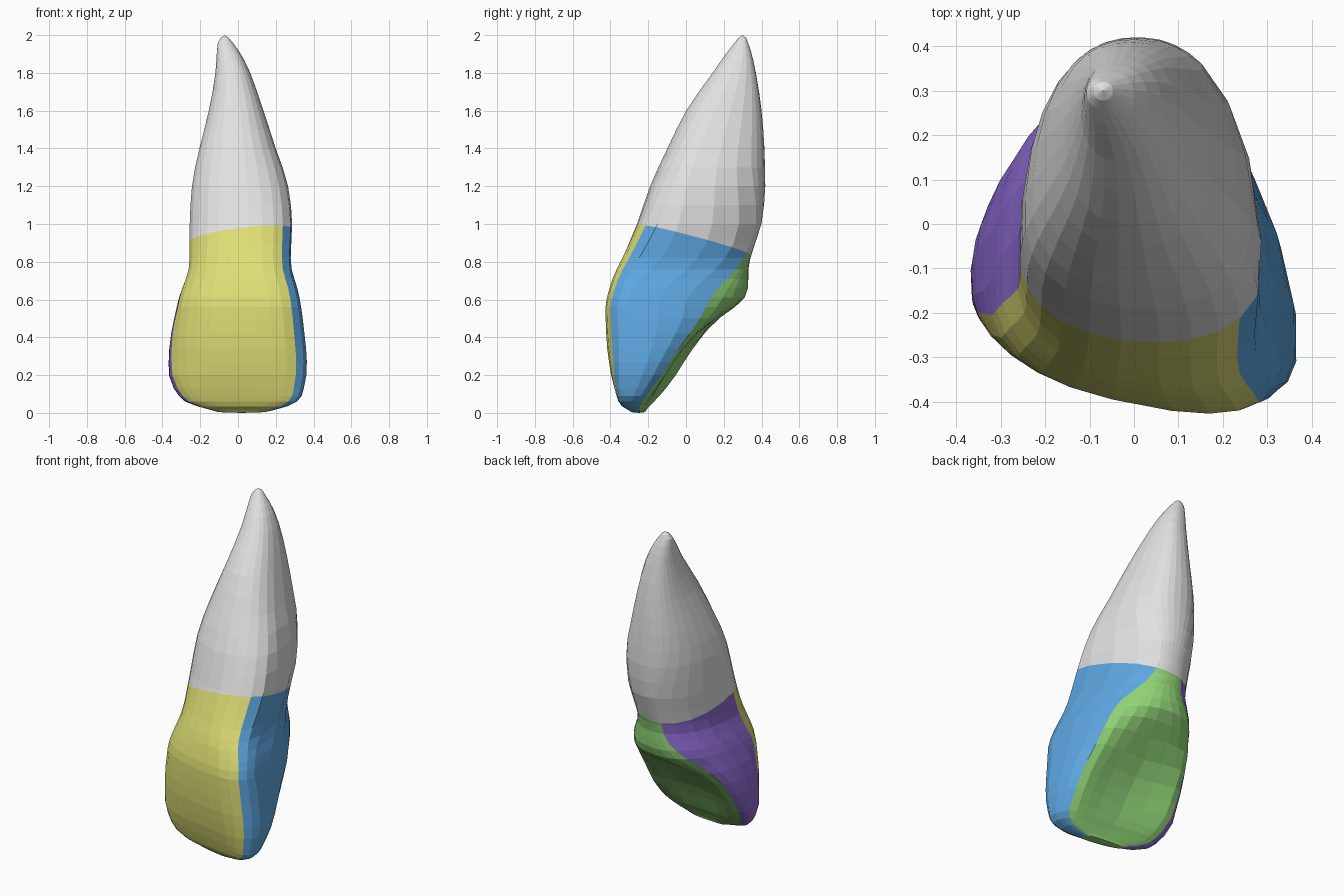
import bpy, bmesh, math
from mathutils import Vector

cube = bpy.data.objects.get("Cube")
if cube:
    bpy.data.objects.remove(cube, do_unlink=True)


def make_material(name, rgb):
    # Display colour converted to linear
    color = [c ** 2.2 for c in rgb] + [1]
    mat = bpy.data.materials.new(name)
    mat.use_nodes = True
    mat.diffuse_color = color
    mat.node_tree.nodes["Principled BSDF"].inputs["Base Color"].default_value = color
    return mat


ROOT, FRONT, LEFT, BACK, RIGHT = range(5)
materials = [
    make_material("root grey", (.88, .88, .88)),
    make_material("front yellow", (.87, .87, .46)),
    make_material("left blue", (.37, .65, .88)),
    make_material("back green", (.56, .82, .46)),
    make_material("right purple", (.55, .42, .82)),
]

# Outline curves: (height, value)
x_min = [(0, -.1), (.03, -.2), (.06, -.28), (.13, -.34), (.22, -.368), (.33, -.365),
         (.6, -.315), (.8, -.258), (1, -.257), (1.2, -.245), (1.4, -.205),
         (1.6, -.155), (1.8, -.12), (1.96, -.107), (2, -.085)]
x_max = [(0, .14), (.03, .25), (.08, .335), (.25, .367), (.45, .35), (.62, .325),
         (.8, .28), (1, .288), (1.2, .265), (1.4, .2), (1.6, .135), (1.8, .065),
         (1.9, .015), (1.97, -.035), (2, -.055)]
y_front = [(0, -.27), (.04, -.315), (.1, -.34), (.2, -.37), (.4, -.4), (.55, -.405),
           (.7, -.375), (.85, -.315), (1, -.255), (1.2, -.19), (1.4, -.1), (1.6, 0),
           (1.8, .14), (1.9, .21), (1.97, .265), (2, .285)]
y_back = [(0, -.22), (.05, -.185), (.1, -.135), (.2, -.045), (.3, .03), (.42, .14),
          (.55, .26), (.61, .31), (.68, .33), (.76, .33), (.85, .35), (1, .4), (1.2, .42),
          (1.4, .415), (1.6, .4), (1.8, .37), (1.9, .348), (1.97, .325), (2, .315)]
widest = [(0, .5), (.25, .48), (.45, .36), (.6, .27), (.9, .28), (1.4, .35), (2, .5)]
skew = [(0, .2), (.7, .2), (1, .1), (1.4, 0)]
hollow = [(0, 0), (.08, .02), (.2, .07), (.38, .09), (.5, .05), (.6, 0)]
back_power = [(0, 3), (.45, 2.9), (.65, 2.3), (1, 2.1), (1.4, 2.3)]
front_power = [(0, 2.6), (.6, 2.6), (.9, 2.2)]

# Angles where the coloured regions meet
right_front_edge = [(0, -156), (.25, -160), (.5, -167), (.8, -174)]
left_edge = [(0, 35), (.4, 40), (.62, 42), (.72, 55), (.8, 68), (.9, 73), (1.4, 50)]
right_back_edge = [(0, 145), (.4, 143), (.5, 137), (.65, 118), (.75, 106), (.9, 104),
                   (1.4, 128)]


def slope_at(curve, i):
    # Harmonic mean of neighbouring slopes, flat at peaks and ends
    if i in (0, len(curve) - 1):
        return 0
    (za, va), (zb, vb), (zc, vc) = curve[i - 1:i + 2]
    a, b = (vb - va) / (zb - za), (vc - vb) / (zc - zb)
    return 2 * a * b / (a + b) if a * b > 0 else 0


def sample(curve, z):
    # Smooth interpolation without overshoot
    for i, ((z0, v0), (z1, v1)) in enumerate(zip(curve, curve[1:])):
        if z <= z1:
            d = z1 - z0
            t = (z - z0) / d
            m0, m1 = slope_at(curve, i) * d, slope_at(curve, i + 1) * d
            blend = t * t * (3 - 2 * t)
            return (v0 + (v1 - v0) * blend + m0 * t * (1 - t) ** 2
                    - m1 * t * t * (1 - t))
    return curve[-1][1]


def spread(start, end, count):
    return [start + (end - start) * i / count for i in range(count)]


def ring_points(z):
    x0, x1 = sample(x_min, z), sample(x_max, z)
    yf, yb = sample(y_front, z), sample(y_back, z)
    cx, half = (x0 + x1) / 2, (x1 - x0) / 2
    ym = yf + (yb - yf) * sample(widest, z)
    rf, le, rb = [sample(c, z) for c in (right_front_edge, left_edge, right_back_edge)]
    angles = (spread(rf, -37, 9) + spread(-37, le, 5)
              + spread(le, rb, 8) + spread(rb, 360 + rf, 5))
    points = []
    for angle in angles:
        c, s = math.cos(math.radians(angle)), math.sin(math.radians(angle))
        power = 2 / sample(back_power if s > 0 else front_power, z)
        u = math.copysign(abs(c) ** power, c)
        depth = abs(s) ** power
        x = cx + half * u
        lean = sample(skew, z) * x
        if s > 0:
            dent = sample(hollow, z) * max(0, 1 - (u / .8) ** 2)
            y = ym + (yb - ym) * depth - dent - lean * (1 - .6 * depth)
        else:
            y = ym - (ym - yf) * depth - lean
        points.append(Vector((x, y, z)))
    return points


# Tooth body lofted through rings
levels = [.004, .018, .035, .06, .09, .13, .2, .27, .34, .42, .5, .56, .61, .66, .71, .76,
          .82, .9, 1, 1.1, 1.2, 1.3, 1.4, 1.5, 1.6, 1.7, 1.8, 1.87, 1.92, 1.96, 1.985]
regions = [FRONT] * 9 + [LEFT] * 5 + [BACK] * 8 + [RIGHT] * 5
bm = bmesh.new()
rings = [[bm.verts.new(p) for p in ring_points(z)] for z in levels]
n = len(regions)
for low, high in zip(rings, rings[1:]):
    for j, region in enumerate(regions):
        k = (j + 1) % n
        bm.faces.new((low[j], low[k], high[k], high[j])).material_index = region

# Biting edge and root tip
bottom = bm.verts.new((.02, -.25, 0))
tip = bm.verts.new((-.07, .3, 2))
for j in range(n):
    k = (j + 1) % n
    bm.faces.new((bottom, rings[0][k], rings[0][j])).material_index = BACK
    bm.faces.new((tip, rings[-1][j], rings[-1][k]))

# Slanted gum line divides root from crown
origin, normal = Vector((0, 0, .915)), Vector((-.11, .24, 1)).normalized()
bmesh.ops.bisect_plane(bm, geom=bm.verts[:] + bm.edges[:] + bm.faces[:],
                       plane_co=origin, plane_no=normal, dist=.002)
for face in bm.faces:
    if (face.calc_center_median() - origin).dot(normal) > 0:
        face.material_index = ROOT
bmesh.ops.recalc_face_normals(bm, faces=bm.faces[:])

mesh = bpy.data.meshes.new("tooth")
bm.to_mesh(mesh)
bm.free()
for mat in materials:
    mesh.materials.append(mat)
tooth = bpy.data.objects.new("tooth", mesh)
bpy.context.collection.objects.link(tooth)
